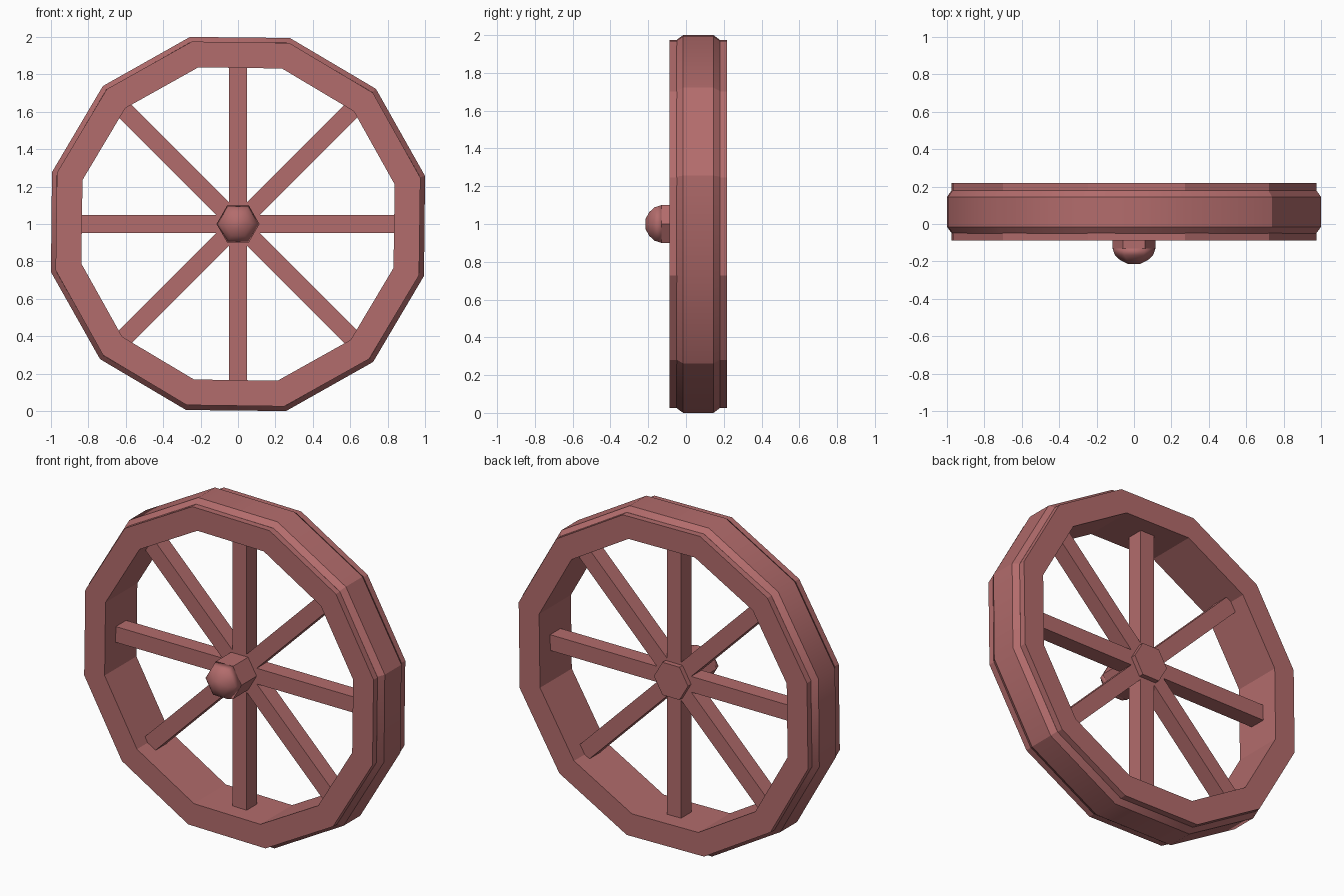
import bpy
import bmesh
from math import sin, cos, pi, radians
from mathutils import Matrix

cube = bpy.data.objects.get("Cube")
if cube:
    bpy.data.objects.remove(cube, do_unlink=True)

# One dusty red material for the whole wheel
red = bpy.data.materials.new("dusty_red")
red.use_nodes = True
colour = (0.45, 0.15, 0.15, 1)
red.diffuse_color = colour
red.node_tree.nodes["Principled BSDF"].inputs["Base Color"].default_value = colour

AXLE = 1.0      # height of the wheel centre
MID = 0.065     # depth of the wheel's middle plane


def finish(name, bm, smooth=False):
    bmesh.ops.recalc_face_normals(bm, faces=bm.faces)
    for f in bm.faces:
        f.smooth = smooth
    mesh = bpy.data.meshes.new(name)
    bm.to_mesh(mesh)
    bm.free()
    mesh.materials.append(red)
    obj = bpy.data.objects.new(name, mesh)
    bpy.context.collection.objects.link(obj)
    return obj


def turn(name, profile, sides, start, closed=False, smooth=False, sharp=()):
    """Sweep (radius, y) points around the axle; sharp lists crease columns."""
    bm = bmesh.new()
    cols = []
    for i in range(sides):
        a = radians(start) + 2 * pi * i / sides
        cols.append([bm.verts.new((r * cos(a), y, AXLE + r * sin(a))) for r, y in profile])
    n = len(profile)
    for i in range(sides):
        a, b = cols[i], cols[(i + 1) % sides]
        for j in range(n if closed else n - 1):
            k = (j + 1) % n
            bm.faces.new((a[j], a[k], b[k], b[j]))
    if not closed:
        bm.faces.new([c[0] for c in cols])
        bm.faces.new([c[-1] for c in cols])
    if smooth:
        # Crease between profile bands and along the chosen columns
        for i in range(sides):
            for j in range(n):
                if closed:
                    bm.edges.get((cols[i][j], cols[(i + 1) % sides][j])).smooth = False
                    if i in sharp:
                        bm.edges.get((cols[i][j], cols[i][(j + 1) % n])).smooth = False
    bmesh.ops.remove_doubles(bm, verts=bm.verts, dist=0.0001)
    return finish(name, bm, smooth)


# Rim: a plain twelve-sided ring
turn("rim", [(0.864, -0.088), (1.006, -0.088), (1.006, 0.218), (0.864, 0.218)],
     12, 14.2, closed=True)

# Tyre: a bevelled band around the rim
turn("tyre", [(0.95, -0.05), (1.006, -0.05), (1.0325, -0.015), (1.0325, 0.145),
              (1.006, 0.18), (0.95, 0.18)],
     12, 14.4, closed=True, smooth=True, sharp=(0, 1, 10))

# Spokes: four bars crossing at the hub
for name, angle in (("level", 0), ("rising", 45), ("upright", 90), ("falling", 135)):
    bm = bmesh.new()
    bmesh.ops.create_cube(bm, size=1)
    place = (Matrix.Translation((0, MID, AXLE)) @ Matrix.Rotation(radians(angle), 4, "Y")
             @ Matrix.Diagonal((1.76, 0.1, 0.096, 1)))
    bm.transform(place)
    finish(name + "_spoke_pair", bm)

# Hub: a hexagonal axle with a rounded cap at the front
turn("hub", [(0.115, -0.13), (0.115, 0.145)], 6, 0)
turn("hub_cap", [(0.115, -0.13), (0.102, -0.167), (0.073, -0.194), (0.03, -0.215)],
     6, 0, smooth=True)
